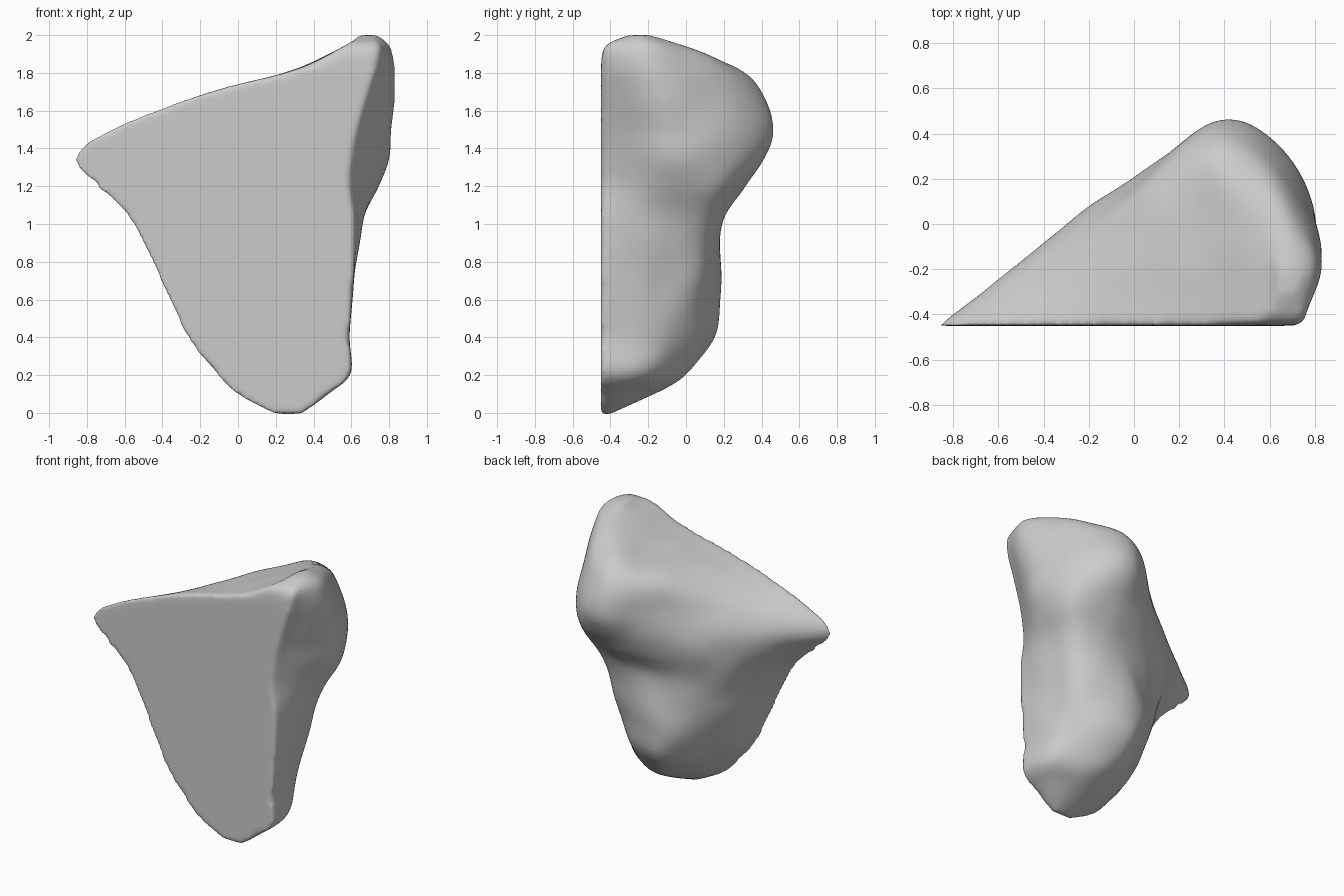
import bpy
import bmesh
from mathutils import Vector, noise

cube = bpy.data.objects.get("Cube")
if cube:
    bpy.data.objects.remove(cube, do_unlink=True)

FRONT = -45                      # the sawn flat face, in hundredths
CROWN_FRONT = {194: -43, 200: -31}   # the crown rolls back from it

# Level sections in hundredths: height, left edge, four points round the back, right edge
SECTIONS = [
    (-1, 19, 21, -42, 24, -41, 30, -41, 33, -42, 34),
    (10, -1, 5, -33, 20, -18, 37, -20, 47, -33, 48),
    (21, -12, -4, -25, 18, 0, 43, -7, 58, -25, 60),
    (40, -27, -14, -16, 13, 15, 44, 4, 58, -20, 59),
    (65, -39, -20, -7, 12, 18, 50, 8, 60, -18, 61),
    (100, -56, -23, 0, 25, 18, 59, 13, 66, -14, 62),
    (120, -75, -20, 7, 34, 31, 68, 21, 74, -12, 59),
    (135, -87, -15, 10, 37, 41, 69, 28, 80, -9, 60),
    (150, -69, -9, 9, 37, 46, 69, 28, 81, -10, 63),
    (170, -16, 6, 12, 36, 40, 65, 25, 83, -14, 69),
    (182, 31, 32, 8, 40, 28, 64, 19, 83, -16, 73),
    (194, 55, 57, -20, 60, -2, 69, -1, 80, -18, 75),
    (200, 64, 64, -27, 66, -20, 70, -19, 73, -24, 71),
]


def section_points(row):
    z, left, *back, right = row
    front = CROWN_FRONT.get(z, FRONT)
    flat = [(left, front), *zip(back[::2], back[1::2]), (right, front)]
    return [Vector((x, y, z)) / 100 for x, y in flat]


def spline(points, steps):
    """Smooth curve through every point."""
    ends = [2 * points[0] - points[1], *points, 2 * points[-1] - points[-2]]
    out = []
    for a, b, c, d in zip(ends, ends[1:], ends[2:], ends[3:]):
        for i in range(steps):
            t = i / steps
            out.append(0.5 * (2 * b + (c - a) * t + (2 * a - 5 * b + 4 * c - d) * t * t
                              + (3 * b - a - 3 * c + d) * t ** 3))
    return out + [points[-1]]


# Loft the sections both ways into a closed stone, slightly lumpy away from the flat face
columns = [spline(list(col), 6) for col in zip(*map(section_points, SECTIONS))]
rings = [spline(list(ring), 8) for ring in zip(*columns)]
bm = bmesh.new()
loops = []
for ring in rings:
    loop = []
    for p in ring:
        p.y = max(p.y, FRONT / 100)
        depth = min(1, (p.y - FRONT / 100) * 5)
        loop.append(bm.verts.new(p + noise.noise_vector(p * 4.5) * 0.01 * depth))
    loops.append(loop)
for low, high in zip(loops, loops[1:]):
    for i in range(len(low)):
        j = (i + 1) % len(low)
        bm.faces.new((low[i], low[j], high[j], high[i]))
bm.faces.new(loops[0])
bm.faces.new(loops[-1])
bmesh.ops.recalc_face_normals(bm, faces=bm.faces)
mesh = bpy.data.meshes.new("rock")
bm.to_mesh(mesh)
bm.free()
rock = bpy.data.objects.new("rock", mesh)
bpy.context.collection.objects.link(rock)

# Even out the surface and soften the rim of the flat face
remesh = rock.modifiers.new("even_surface", "REMESH")
remesh.mode = "VOXEL"
remesh.voxel_size = 0.018
remesh.use_smooth_shade = True
soften = rock.modifiers.new("soften", "SMOOTH")
soften.factor = 0.5
soften.iterations = 14

# Plain grey stone
stone = bpy.data.materials.new("grey_stone")
stone.use_nodes = True
colour = (0.6, 0.6, 0.6, 1)
stone.diffuse_color = colour
stone.node_tree.nodes["Principled BSDF"].inputs["Base Color"].default_value = colour
mesh.materials.append(stone)
